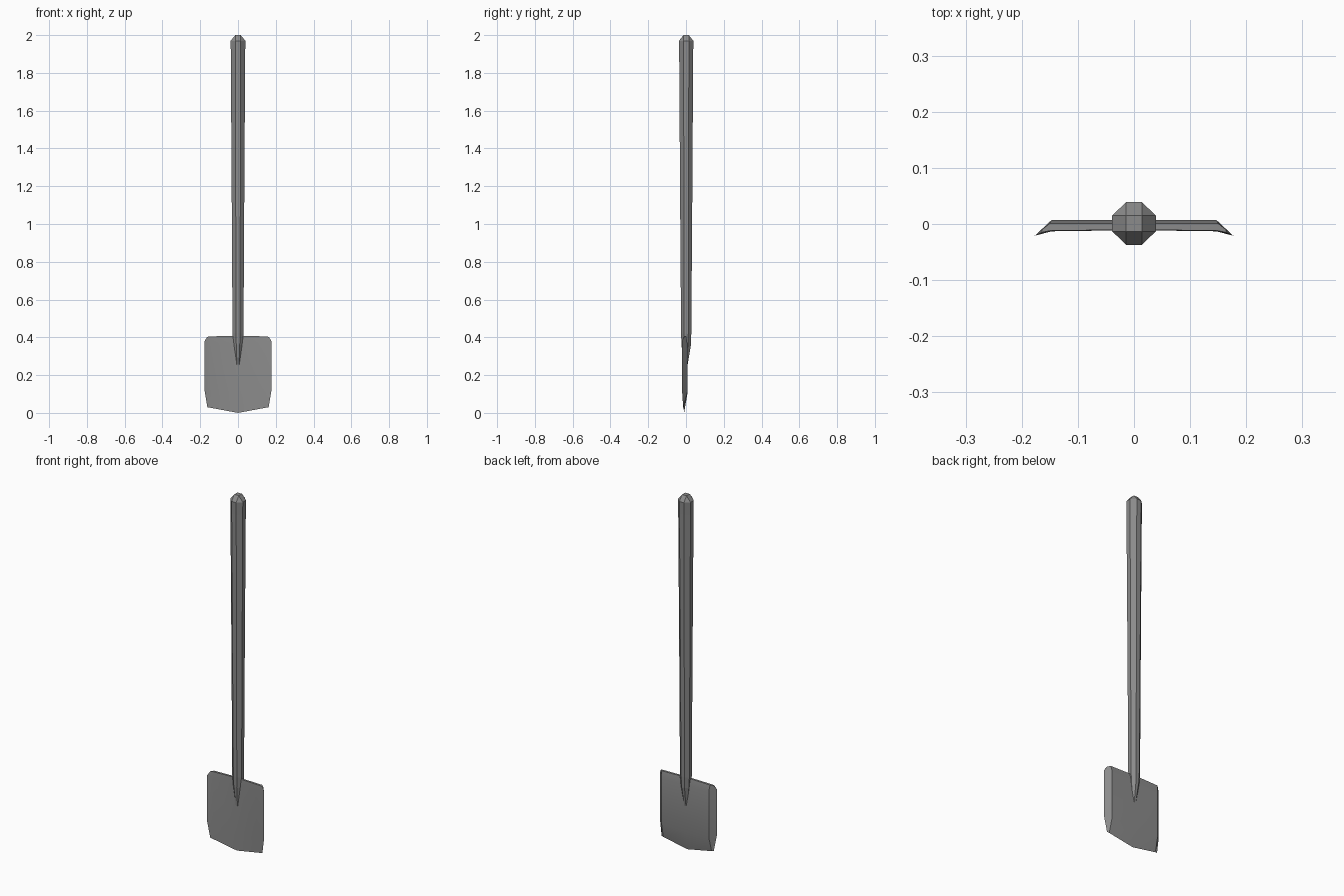
import bpy
import bmesh
import math

cube = bpy.data.objects.get("Cube")
if cube:
    bpy.data.objects.remove(cube, do_unlink=True)

# Single grey material
GREY = (0.26, 0.26, 0.26, 1)
grey = bpy.data.materials.new("plain grey")
grey.use_nodes = True
grey.diffuse_color = GREY
shader = grey.node_tree.nodes["Principled BSDF"]
shader.inputs["Base Color"].default_value = GREY
shader.inputs["Roughness"].default_value = 0.8


def finish(bm, name, smooth_angle=None):
    """Turn a bmesh into a named, coloured object."""
    bmesh.ops.remove_doubles(bm, verts=bm.verts[:], dist=0.0005)
    bmesh.ops.recalc_face_normals(bm, faces=bm.faces[:])
    mesh = bpy.data.meshes.new(name)
    bm.to_mesh(mesh)
    bm.free()
    mesh.materials.append(grey)
    obj = bpy.data.objects.new(name, mesh)
    bpy.context.collection.objects.link(obj)
    if smooth_angle:
        bpy.ops.object.select_all(action="DESELECT")
        obj.select_set(True)
        bpy.context.view_layer.objects.active = obj
        bpy.ops.object.shade_smooth_by_angle(angle=math.radians(smooth_angle))
    return obj


def octagon(bm, z, rx, ry, flat, cy):
    """Chamfered-square ring, starting at the right of the front flat."""
    corners = [(flat, -ry), (rx, -flat), (rx, flat), (flat, ry),
               (-flat, ry), (-rx, flat), (-rx, -flat), (-flat, -ry)]
    return [bm.verts.new((x, y + cy, z)) for x, y in corners]


# Handle: eight-sided tapering pole, pointed where it meets the blade
bm = bmesh.new()
# z, half width, half depth, half flat, y centre
sections = [(0.25, 0.009, 0.010, 0.005, -0.002),
            (0.36, 0.025, 0.025, 0.009, 0.001),
            (0.42, 0.029, 0.027, 0.011, 0.001),
            (1.10, 0.033, 0.032, 0.012, 0.001),
            (1.90, 0.038, 0.037, 0.014, 0.001),
            (1.97, 0.039, 0.038, 0.014, 0.001)]
rings = [octagon(bm, *s) for s in sections]
for low, high in zip(rings, rings[1:]):
    for i in range(8):
        j = (i + 1) % 8
        bm.faces.new((low[i], low[j], high[j], high[i]))
bm.faces.new(rings[0][::-1])

# Rounded cap: small square joined to the eight-sided ring
top = rings[-1]
square = [bm.verts.new((x, y + 0.001, 2))
          for x, y in ((0.014, -0.014), (0.014, 0.014),
                       (-0.014, 0.014), (-0.014, -0.014))]
bm.faces.new(square)
for k in range(4):
    a, b, c = top[2 * k], top[2 * k + 1], top[(2 * k + 2) % 8]
    bm.faces.new((a, b, square[k]))
    bm.faces.new((b, c, square[(k + 1) % 4], square[k]))
finish(bm, "handle")

# Blade: thin plate with side wings folded forward to a sharp edge
# Each row: points from centre to wing edge as (x, z, front y, back y)
half_rows = [
    [(0, 0.408, -0.010, 0.001), (0.150, 0.405, -0.012, 0.001), (0.164, 0.402, -0.015, -0.010)],
    [(0, 0.370, -0.011, 0.007), (0.147, 0.370, -0.013, 0.007), (0.177, 0.380, -0.021, -0.021)],
    [(0, 0.100, -0.011, 0.007), (0.147, 0.110, -0.013, 0.007), (0.177, 0.120, -0.021, -0.021)],
    [(0, 0.000, -0.010, -0.010), (0.150, 0.028, -0.013, -0.013), (0.162, 0.030, -0.015, -0.015)],
]
bm = bmesh.new()
front, back = [], []
for row in half_rows:
    full = [(-x, z, f, b) for x, z, f, b in row[:0:-1]] + row
    front.append([bm.verts.new((x, f, z)) for x, z, f, b in full])
    back.append([bm.verts.new((x, b, z)) for x, z, f, b in full])
for r in range(3):
    for c in range(4):
        for side in (front, back):
            bm.faces.new((side[r][c], side[r][c + 1],
                          side[r + 1][c + 1], side[r + 1][c]))
# Close the top edge and the wing tips
for c in range(4):
    bm.faces.new((front[0][c], front[0][c + 1], back[0][c + 1], back[0][c]))
for c in (0, 4):
    bm.faces.new((front[0][c], back[0][c], front[1][c]))
    bm.faces.new((back[0][c], back[1][c], front[1][c]))
finish(bm, "blade", 25)
